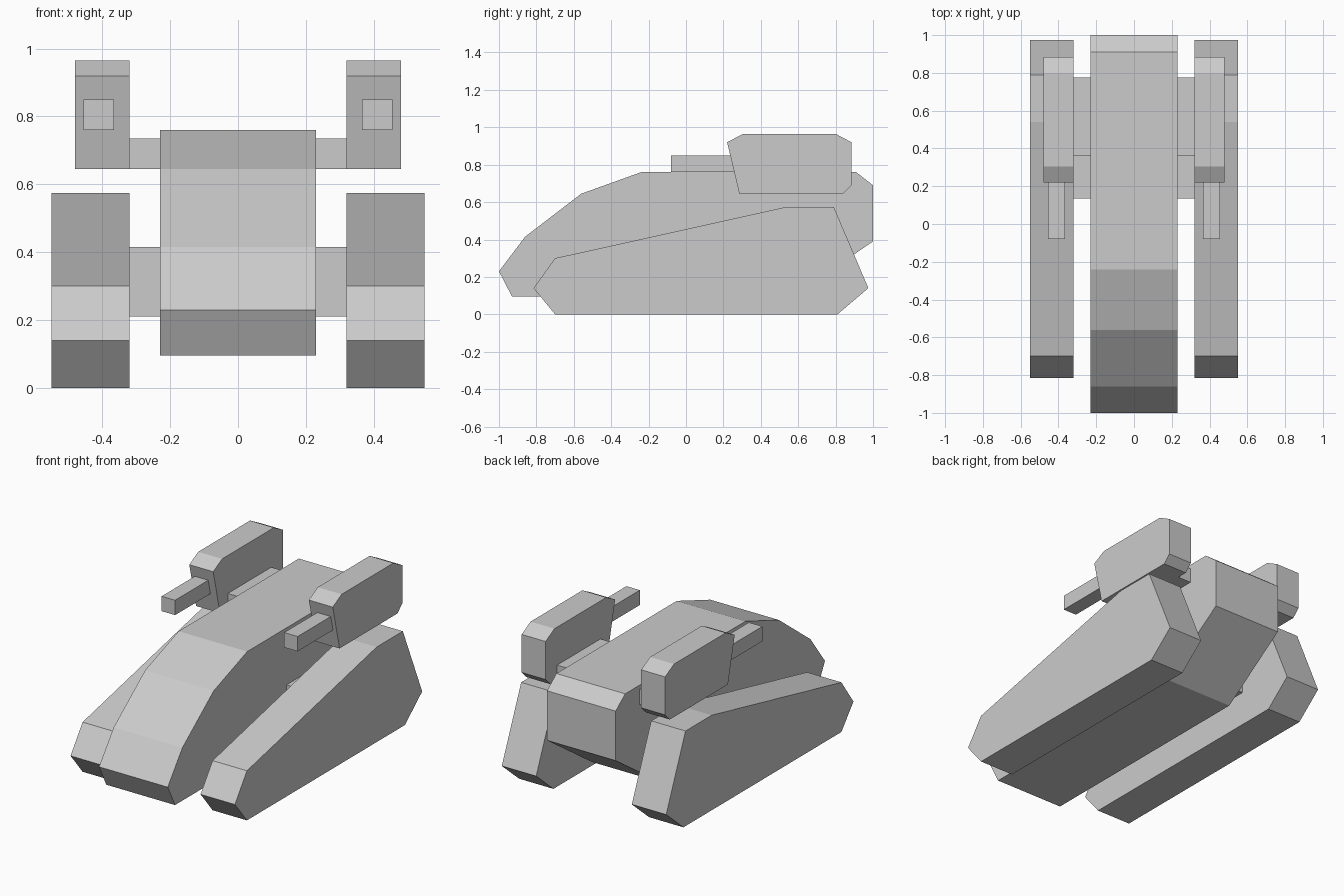
import bpy
import bmesh

cube = bpy.data.objects.get("Cube")
if cube:
    bpy.data.objects.remove(cube, do_unlink=True)

# Single painted colour
grey = bpy.data.materials.new("light_grey")
grey.use_nodes = True
colour = (0.6, 0.6, 0.6, 1)
grey.diffuse_color = colour
grey.node_tree.nodes["Principled BSDF"].inputs["Base Color"].default_value = colour


def extrude_profile(name, profile, x0, x1):
    """Extrude a side profile of (y, z) points from x0 to x1."""
    bm = bmesh.new()
    face = bm.faces.new([bm.verts.new((x0, y, z)) for y, z in profile])
    result = bmesh.ops.extrude_face_region(bm, geom=[face])
    verts = [v for v in result["geom"] if isinstance(v, bmesh.types.BMVert)]
    bmesh.ops.translate(bm, verts=verts, vec=(x1 - x0, 0, 0))
    bmesh.ops.recalc_face_normals(bm, faces=bm.faces)
    mesh = bpy.data.meshes.new(name)
    bm.to_mesh(mesh)
    bm.free()
    mesh.materials.append(grey)
    obj = bpy.data.objects.new(name, mesh)
    bpy.context.collection.objects.link(obj)
    return obj


def rect(y0, y1, z0, z1):
    return [(y0, z0), (y1, z0), (y1, z1), (y0, z1)]


def pair(name, profile, x0, x1):
    """Build the same part on both sides."""
    extrude_profile("left_" + name, profile, x0, x1)
    extrude_profile("right_" + name, profile, -x1, -x0)


# Central hull with sloping nose and raked tail
hull = [(-0.93, 0.095), (-1, 0.23), (-0.86, 0.415), (-0.56, 0.645),
        (-0.24, 0.76), (0.91, 0.76), (1, 0.69), (1, 0.39), (0.57, 0.095)]
extrude_profile("hull", hull, -0.23, 0.23)

# Side tracks
track = [(-0.7, 0), (-0.815, 0.14), (-0.7, 0.3), (0.54, 0.575),
         (0.79, 0.575), (0.975, 0.14), (0.81, 0)]
pair("track", track, 0.32, 0.55)

# Gun pods and barrels
pod = [(0.285, 0.645), (0.22, 0.92), (0.305, 0.965), (0.8, 0.965),
       (0.885, 0.92), (0.885, 0.69), (0.84, 0.645)]
pair("gun_pod", pod, 0.32, 0.48)
pair("gun_barrel", rect(-0.08, 0.3, 0.76, 0.85), 0.365, 0.455)

# Struts joining the pods and tracks to the hull
pair("pod_strut", rect(0.36, 0.775, 0.645, 0.735), 0.22, 0.33)
pair("track_strut", rect(0.135, 0.58, 0.21, 0.415), 0.22, 0.33)
